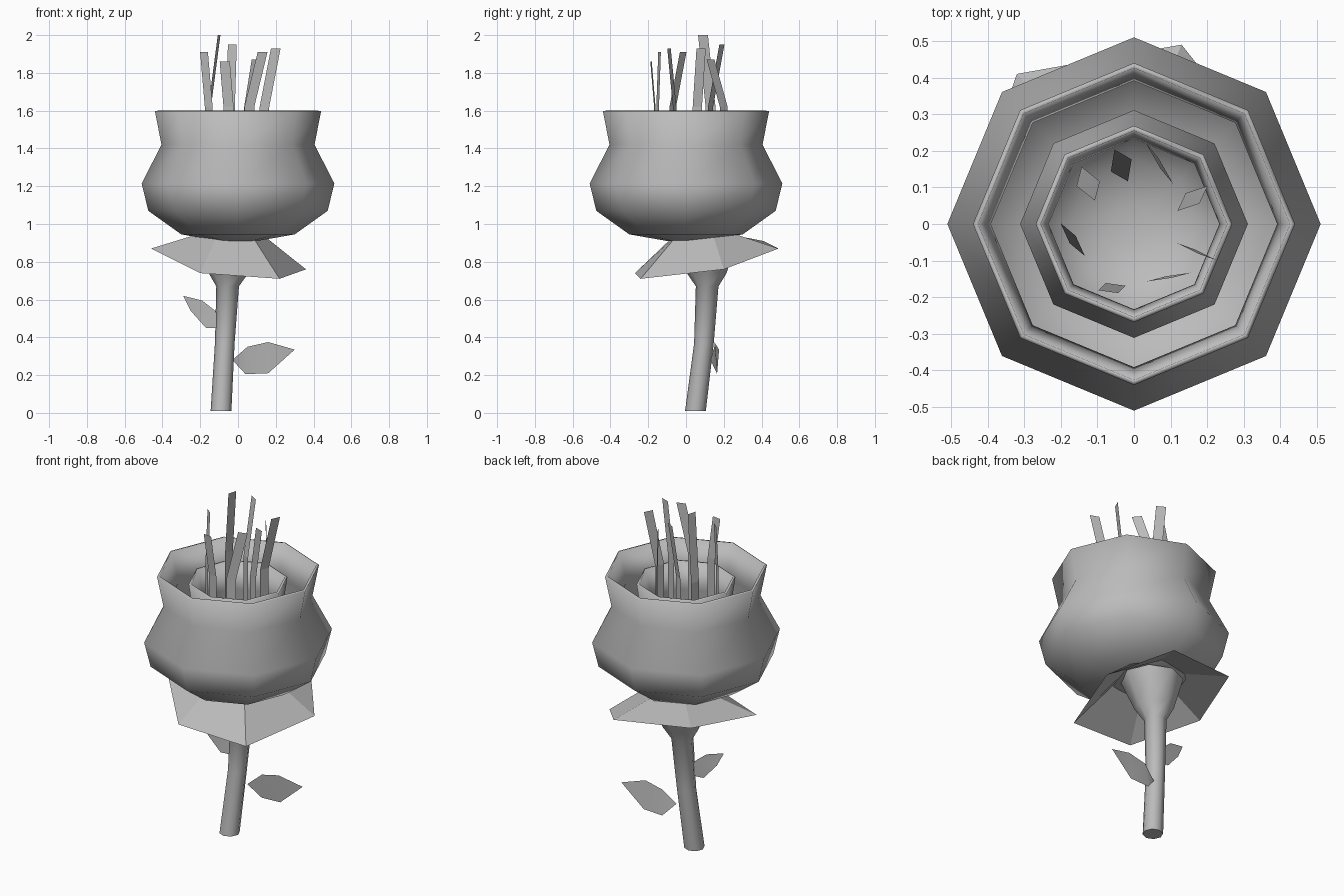
import bpy, bmesh, math
from mathutils import Vector

cube = bpy.data.objects.get("Cube")
if cube:
    bpy.data.objects.remove(cube, do_unlink=True)

grey = bpy.data.materials.new("plain_grey")
grey.use_nodes = True
COLOUR = (0.5, 0.5, 0.5, 1)
grey.diffuse_color = COLOUR
grey.node_tree.nodes["Principled BSDF"].inputs["Base Color"].default_value = COLOUR


def finish(name, bm, smooth=None, normals=True):
    """Turn a bmesh into a named object."""
    if normals:
        bmesh.ops.recalc_face_normals(bm, faces=bm.faces)
    mesh = bpy.data.meshes.new(name)
    bm.to_mesh(mesh)
    bm.free()
    mesh.materials.append(grey)
    obj = bpy.data.objects.new(name, mesh)
    bpy.context.collection.objects.link(obj)
    if smooth:
        bpy.ops.object.select_all(action='DESELECT')
        obj.select_set(True)
        bpy.context.view_layer.objects.active = obj
        bpy.ops.object.shade_smooth_by_angle(angle=math.radians(smooth))
    return obj


def ring(centre, radius, sides):
    turns = [math.tau * i / sides for i in range(sides)]
    return [Vector(centre) + Vector((radius * math.cos(t), radius * math.sin(t), 0)) for t in turns]


def loft(bm, rings, cap_start=False, cap_end=False):
    """Join successive rings of points with quads."""
    loops = [[bm.verts.new(p) for p in r] for r in rings]
    n = len(loops[0])
    for low, high in zip(loops, loops[1:]):
        for i in range(n):
            j = (i + 1) % n
            bm.faces.new((low[i], low[j], high[j], high[i]))
    if cap_start:
        bm.faces.new(loops[0][::-1])
    if cap_end:
        bm.faces.new(loops[-1])


# Petal cups: an octagonal bowl, repeated smaller inside
PROFILE = [(0.10, 0.91), (0.30, 0.945), (0.475, 1.07), (0.51, 1.215), (0.405, 1.42), (0.44, 1.597)]


def cup(name, scale, bottom, top):
    z0, z1 = PROFILE[0][1], PROFILE[-1][1]
    bm = bmesh.new()
    loft(bm, [ring((0, 0, bottom + (z - z0) / (z1 - z0) * (top - bottom)), r * scale, 8)
              for r, z in PROFILE], cap_start=True)
    # the bowl is open, so orient its faces outwards as built
    obj = finish(name, bm, 60, normals=False)
    shell = obj.modifiers.new("thickness", 'SOLIDIFY')
    shell.thickness = 0.014
    shell.offset = -1


cup("outer_petals", 1.0, 0.91, 1.597)
cup("inner_petals", 0.61, 0.945, 1.54)

# Stem: a bent tube that flares under the flower
bm = bmesh.new()
STEM = [(-0.09, 0.05, 0.01, 0.055), (-0.07, 0.095, 0.37, 0.052), (-0.055, 0.112, 0.67, 0.06),
        (-0.05, 0.11, 0.74, 0.105), (-0.04, 0.1, 0.92, 0.17)]
loft(bm, [ring((x, y, z), r, 8) for x, y, z, r in STEM], cap_start=True)
finish("stem", bm, 60)

# Sepals: a drooping six-sided collar
COLLAR = [Vector(p) for p in ((0.36, 0.2, 0.76), (0.13, 0.49, 0.87), (-0.32, 0.41, 0.91),
                              (-0.46, 0.0, 0.87), (-0.2, -0.27, 0.74), (0.22, -0.24, 0.71))]
hub = Vector((-0.04, 0.1, 0))
bm = bmesh.new()
top_ring = []
for p in COLLAR:
    q = hub + (p - hub) * 0.42
    q.z = 0.945
    top_ring.append(q)
loft(bm, [COLLAR, top_ring])
finish("sepals", bm)


# Leaves: flat blades, slightly folded
def leaf(name, outline):
    bm = bmesh.new()
    bm.faces.new([bm.verts.new(p) for p in outline])
    bmesh.ops.triangulate(bm, faces=bm.faces)
    finish(name, bm, 60)


leaf("lower_leaf", [(-0.03, 0.13, 0.28), (0.05, 0.15, 0.35), (0.16, 0.15, 0.375),
                    (0.30, 0.175, 0.335), (0.16, 0.165, 0.21), (0.04, 0.165, 0.205)])
leaf("upper_leaf", [(-0.08, 0.09, 0.45), (-0.17, 0.08, 0.45), (-0.25, 0.07, 0.54),
                    (-0.29, 0.06, 0.62), (-0.19, 0.08, 0.595), (-0.12, 0.09, 0.54)])

# Stamens: bent flat strips given by base (x, y), tip (x, y, z) and facing angle
STAMENS = [((-0.155, -0.07), (-0.18, -0.015, 1.91), -40), ((-0.15, 0.13), (-0.1, 0.09, 2.0), 75),
           ((-0.04, 0.13), (-0.03, 0.19, 1.95), -30), ((0.05, 0.2), (0.09, 0.13, 1.87), -50),
           ((0.13, 0.06), (0.19, 0.08, 1.93), 65), ((0.14, -0.06), (0.2, -0.09, 1.93), -20),
           ((0.06, -0.15), (0.13, -0.14, 1.91), 15), ((-0.05, -0.165), (-0.07, -0.185, 1.86), -8)]
for k, (base, tip, angle) in enumerate(STAMENS):
    a = math.radians(angle)
    side = Vector((math.cos(a), math.sin(a), 0)) * 0.027
    foot = Vector((base[0], base[1], 1.0))
    bend = Vector((base[0], base[1], 1.62))
    bm = bmesh.new()
    rows = [(bm.verts.new(p - side), bm.verts.new(p + side)) for p in (foot, bend, Vector(tip))]
    for (l0, r0), (l1, r1) in zip(rows, rows[1:]):
        bm.faces.new((l0, r0, r1, l1))
    finish(f"stamen_{k + 1}", bm)
